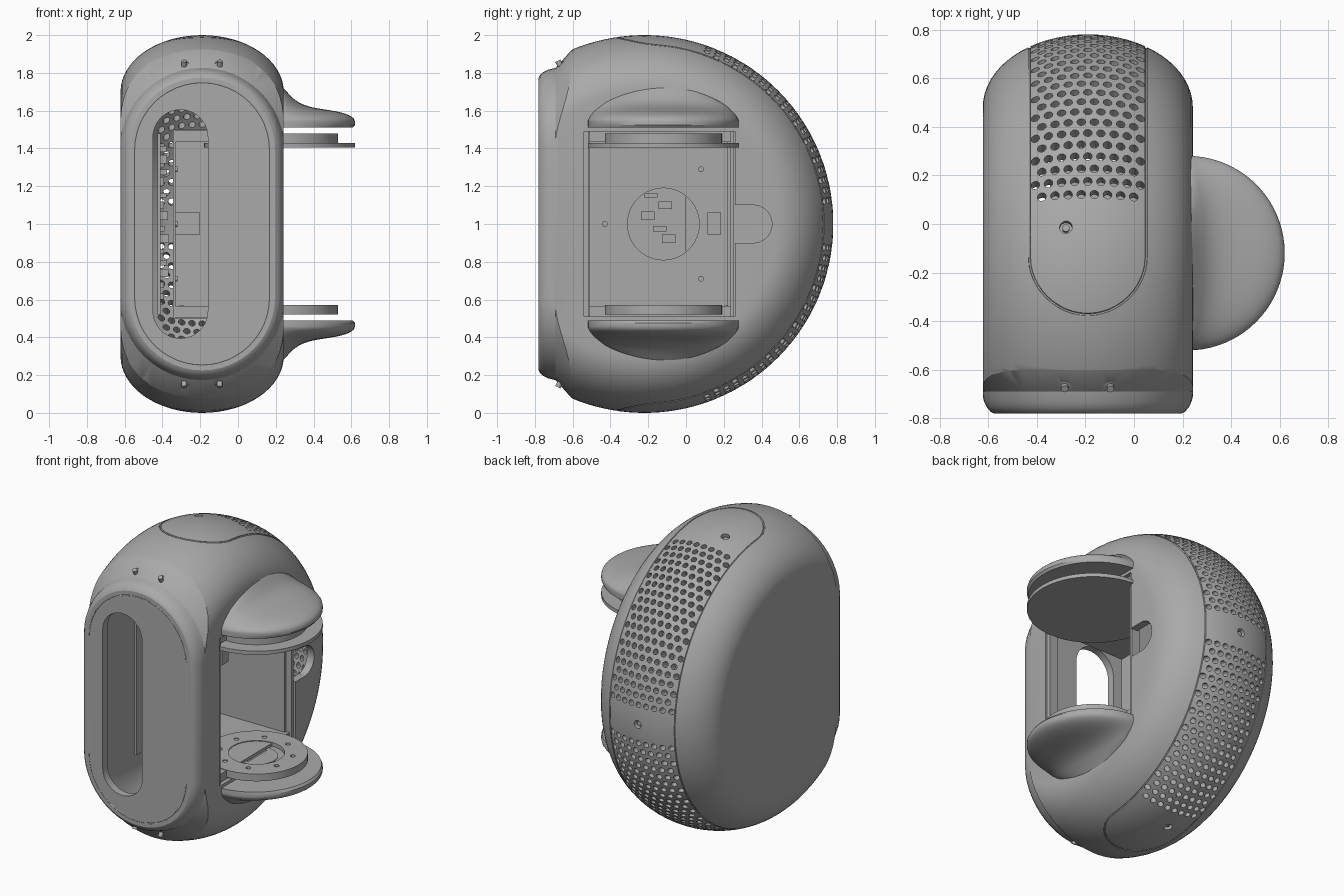
import bpy, bmesh, math, random
from mathutils import Matrix, Vector

cube = bpy.data.objects.get("Cube")
if cube:
    bpy.data.objects.remove(cube, do_unlink=True)

grey = bpy.data.materials.new("plain grey")
grey.use_nodes = True
COLOUR = (0.4, 0.4, 0.4, 1)
grey.diffuse_color = COLOUR
grey.node_tree.nodes["Principled BSDF"].inputs["Base Color"].default_value = COLOUR

CX, CY, CZ = -0.19, -0.22, 1.0      # centre of the drum
DISC = (0.22, -0.12)                # centre of the side holder
HALF, ROUND = 0.432, 0.3            # drum half width, edge rounding


def add(name, bm):
    bmesh.ops.recalc_face_normals(bm, faces=bm.faces)
    mesh = bpy.data.meshes.new(name)
    bm.to_mesh(mesh)
    bm.free()
    mesh.materials.append(grey)
    ob = bpy.data.objects.new(name, mesh)
    bpy.context.collection.objects.link(ob)
    return ob


def loft(name, rings):
    bm = bmesh.new()
    loops = [[bm.verts.new(p) for p in ring] for ring in rings]
    n = len(loops[0])
    for a, b in zip(loops, loops[1:]):
        for i in range(n):
            j = (i + 1) % n
            bm.faces.new((a[i], a[j], b[j], b[i]))
    bm.faces.new(loops[0])
    bm.faces.new(loops[-1])
    return add(name, bm)


def box(name, x0, x1, y0, y1, z0, z1):
    bm = bmesh.new()
    size = Matrix.Diagonal((x1 - x0, y1 - y0, z1 - z0, 1))
    mid = Matrix.Translation(((x0 + x1) / 2, (y0 + y1) / 2, (z0 + z1) / 2))
    bmesh.ops.create_cube(bm, size=1, matrix=mid @ size)
    return add(name, bm)


def rods(name, ends, r, sides=48):
    """Cylinders between pairs of points, joined in one mesh."""
    bm = bmesh.new()
    for a, b in ends:
        a, b = Vector(a), Vector(b)
        turn = (b - a).to_track_quat('Z', 'Y').to_matrix().to_4x4()
        bmesh.ops.create_cone(bm, cap_ends=True, segments=sides, radius1=r, radius2=r,
                              depth=(b - a).length, matrix=Matrix.Translation((a + b) / 2) @ turn)
    return add(name, bm)


def evaluated(ob):
    return bpy.data.meshes.new_from_object(ob.evaluated_get(bpy.context.evaluated_depsgraph_get()))


def boolean(ob, tool, op='DIFFERENCE'):
    mod = ob.modifiers.new("cut", 'BOOLEAN')
    mod.operation, mod.solver, mod.object = op, 'MANIFOLD', tool
    mesh = evaluated(ob)
    ob.modifiers.clear()
    ob.data = mesh
    bpy.data.objects.remove(tool, do_unlink=True)


def tube(points, r):
    """Closed thin tube used to engrave seams."""
    curve = bpy.data.curves.new("seam", 'CURVE')
    curve.dimensions, curve.bevel_depth, curve.bevel_resolution = '3D', r, 1
    spline = curve.splines.new('POLY')
    spline.points.add(len(points) - 1)
    for p, co in zip(spline.points, points):
        p.co = (*co, 1)
    spline.use_cyclic_u = True
    src = bpy.data.objects.new("seam_path", curve)
    bpy.context.collection.objects.link(src)
    bm = bmesh.new()
    bm.from_mesh(evaluated(src))
    bpy.data.objects.remove(src, do_unlink=True)
    return add("seam_cutter", bm)


def polar(x, deg, r):
    a = math.radians(deg)
    return (x, CY + r * math.sin(a), CZ + r * math.cos(a))


def surface(x):
    return 1 - ROUND + ROUND * math.sqrt(max(0, 1 - ((x - CX) / HALF) ** 2))


def drum(name, inset):
    rings = []
    for i in range(33):
        t = math.pi * i / 32
        r = 1 - ROUND + ROUND * math.sin(t) - inset
        x = CX + (HALF - inset) * math.cos(t)
        rings.append([polar(x, 360 * k / 144, r) for k in range(144)])
    return loft(name, rings)


def stadium(cx, w, straight, y, n=24):
    pts = []
    for side, start in ((1, 0), (-1, math.pi)):
        for i in range(n + 1):
            t = start + math.pi * i / n
            pts.append((cx + w * math.cos(t), y, CZ + side * straight + w * math.sin(t)))
    return pts


# Housing: rounded drum trimmed to a flat, soft-edged front and hollowed out
shell = drum("housing", 0)
trim = [(-0.78, 0.385), (-0.772, 0.4), (-0.755, 0.415), (-0.73, 0.427), (-0.69, 0.437),
        (-0.5, 0.65), (1, 0.9)]
boolean(shell, loft("trim", [stadium(CX, w, 0.39, y) for y, w in trim]), 'INTERSECT')
cavity = drum("cavity", 0.05)
boolean(cavity, box("cavity_front", -1, 1, -2, -0.73, -1, 3))
boolean(shell, cavity)

# Front slot, side opening and its rounded tab
boolean(shell, loft("slot", [stadium(-0.305, 0.145, 0.46, y) for y in (-0.9, -0.65)]))
boolean(shell, box("opening", 0.1, 0.5, -0.54, 0.26, 0.51, 1.49))
boolean(shell, box("tab", 0.1, 0.5, 0.2, 0.36, 0.9, 1.1))
boolean(shell, rods("tab_end", [((0.1, 0.355, CZ), (0.5, 0.355, CZ))], 0.1))

# Engraved seams round the grille band and the front panel
band = 0.24
seam = []
for sign, mid in ((1, 175), (-1, 5)):
    for i in range(25):
        t = math.pi * i / 24
        x = CX + sign * band * math.cos(t)
        seam.append(polar(x, mid + sign * math.degrees(band * math.sin(t)), surface(x)))
    for i in range(1, 60):
        x = CX - sign * band
        seam.append(polar(x, mid - sign * 170 * i / 60, surface(x)))
boolean(shell, tube(seam, 0.006))
boolean(shell, tube(stadium(CX, 0.357, 0.39, -0.78), 0.004))

# Grille: staggered rows of holes above and below the middle
holes = []
for row in range(20):
    for col in range(8 + row % 2):
        x = CX + 0.054 * (col - (7 + row % 2) / 2)
        for deg in (20 + 3.3 * row, 160 - 3.3 * row):
            holes.append((polar(x, deg, 0.8), polar(x, deg, 1.05)))
boolean(shell, rods("grille_holes", holes, 0.018, 12))

# Sunk screws
spots = [(-0.28, 12), (-0.28, 168), (CX, 90)]
spots += [(x, d) for x in (-0.285, -0.097) for d in (-28, 208)]
boolean(shell, rods("screw_holes", [(polar(x, d, surface(x) - 0.035), polar(x, d, 1.1))
                                    for x, d in spots], 0.026, 24))
rods("housing_screws", [(polar(x, d, surface(x) - 0.045), polar(x, d, surface(x) - 0.015))
                        for x, d in spots], 0.015, 16)


# Flared half-round wings, one above and one below the opening
def wing(name, up):
    rings = []
    for i in range(41):
        phi = math.pi * (i / 40 - 0.5)
        s, edge = math.sin(phi), DISC[0] + 0.4 * math.cos(phi)
        y = DISC[1] + 0.4 * s
        ring = [(0.2, y, 0.51), (edge - 0.012 * math.cos(phi), y, 0.51), (edge, y, 0.525)]
        for k in range(21):
            x = edge + (0.2 - edge) * (k / 20) ** 1.5
            rho = min(1, math.hypot(x - DISC[0], y - DISC[1]) / 0.4)
            dome = 0.065 * math.sqrt(1 - rho ** 4)
            flare = 0.125 * math.exp(-max(0, x - 0.24) / 0.07) * (1 - s * s)
            ring.append((x, y, 0.54 + dome + flare))
        rings.append([(x, y, CZ + up * z) for x, y, z in ring])
    return loft(name, rings)


def disc(name, r, z0, z1, at=DISC):
    return rods(name, [((*at, z0), (*at, z1))], r, 64)


for label, up in (("upper", 1), ("lower", -1)):
    wing(label + "_wing", up)
    # Mounting slab inside and the drilled ring on it
    z = sorted((CZ + up * 0.435, CZ + up * 0.495))
    box(label + "_slab", -0.33, 0.215, -0.51, 0.24, *z)
    ring = disc(label + "_ring", 0.31, *sorted((CZ + up * 0.43, CZ + up * 0.478)))
    z0, z1 = sorted((CZ + up * 0.4, CZ + up * 0.455))
    boolean(ring, disc("recess", 0.17, z0, z1))
    drill = []
    for i in range(8):
        t = math.tau * (i + 0.5) / 8
        p = (DISC[0] + 0.225 * math.cos(t), DISC[1] + 0.225 * math.sin(t))
        drill.append(((*p, z0), (*p, z1)))
    boolean(ring, rods("drill", drill, 0.016, 16))
    hub = disc(label + "_hub", 0.13, *sorted((CZ + up * 0.45, CZ + up * 0.463)))
    boolean(hub, box("hub_slot", 0.21, 0.23, -0.22, -0.02, z0, z1))
disc("upper_plate", 0.4, 1.405, 1.43)

# Inner chamber: side panel with round window, rear wall, front post
panel = box("side_panel", -0.345, -0.33, -0.51, 0.22, 0.5, 1.5)
boolean(panel, rods("window", [((-0.5, -0.12, CZ), (0, -0.12, CZ))], 0.19))
box("rear_wall", -0.345, 0.19, 0.22, 0.24, 0.5, 1.5)
box("front_post", 0.17, 0.23, -0.54, -0.515, 0.51, 1.49)
box("rear_post", 0.17, 0.23, 0.235, 0.255, 0.51, 1.49)
box("sensor_block", -0.33, -0.2, 0.115, 0.185, 0.945, 1.06)
rods("panel_screws", [((-0.335, y, z), (-0.32, y, z)) for y, z in
                      ((0.08, 1.29), (0.08, 0.71), (-0.43, CZ))], 0.015, 16)
rods("rear_screws", [((-0.3, 0.225, z), (-0.3, 0.21, z)) for z in (0.55, 1.46)], 0.022, 20)

# Circuit board with small components
box("circuit_board", -0.425, -0.41, -0.48, 0.0, 0.52, 1.48)
random.seed(4)
for i in range(14):
    z, y = 0.6 + 0.06 * i, random.uniform(-0.47, -0.1)
    box("component", -0.41, random.uniform(-0.395, -0.36), y, y + 0.07,
        z, z + random.uniform(0.02, 0.05))

# Smooth curved surfaces, keep the edges sharp
for ob in bpy.context.collection.objects:
    if ob.type == 'MESH' and grey.name in ob.data.materials:
        ob.data.shade_smooth()
        ob.data.set_sharp_from_angle(angle=math.radians(28))
